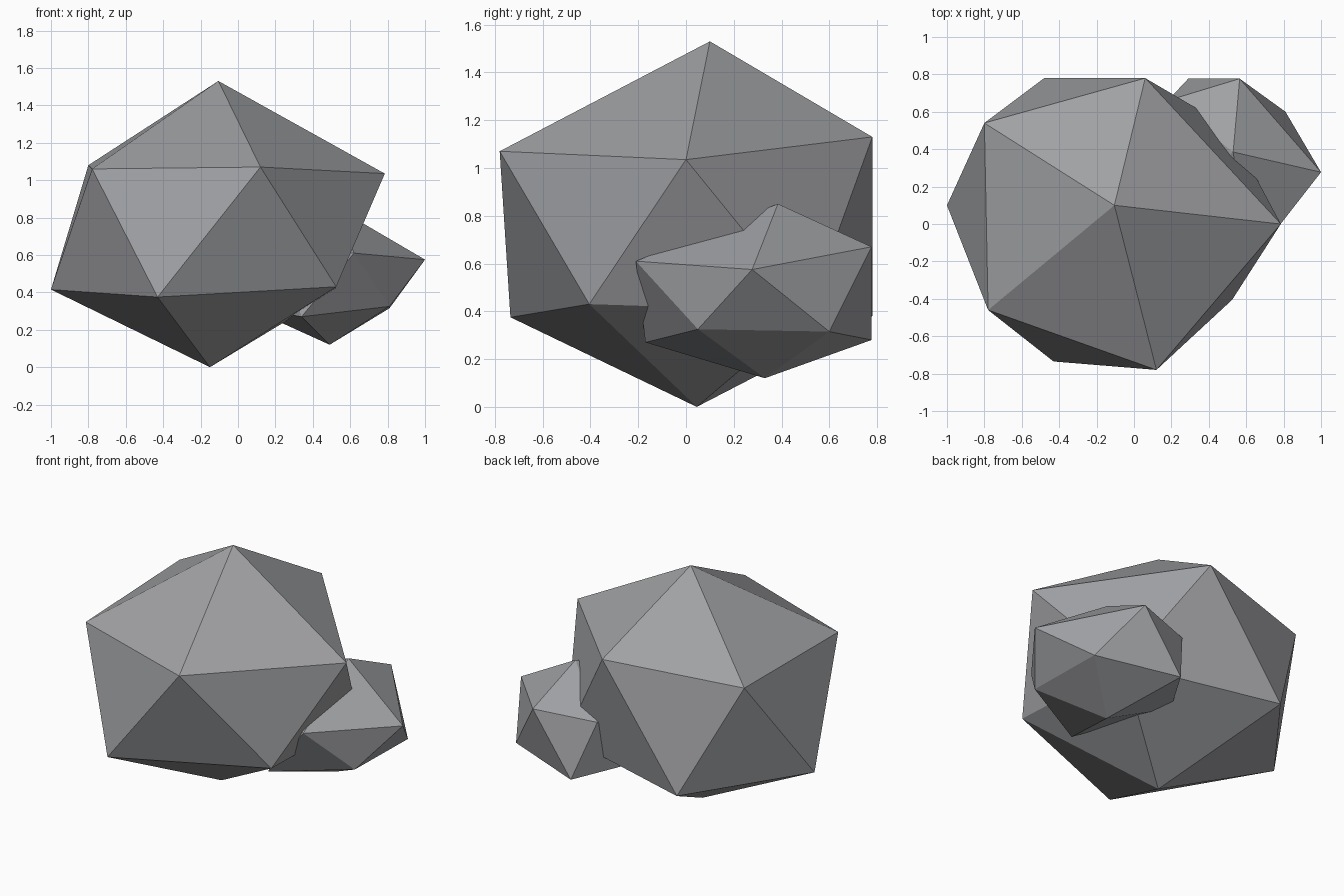
import bpy

stone = bpy.data.materials.new("stone_grey")
stone.diffuse_color = (0.35, 0.355, 0.37, 1.0)


def rock(name, top, upper, lower, bottom):
    """Irregular 20-sided stone: two staggered rings of five, capped by a top and a bottom point.
    lower[i] sits between upper[i] and upper[i + 1], counter-clockwise from above."""
    verts = [top, *upper, *lower, bottom]
    faces = []
    for i in range(5):
        j = (i + 1) % 5
        u0, u1, l0, l1 = 1 + i, 1 + j, 6 + i, 6 + j
        faces += [(0, u0, u1), (u0, l0, u1), (u1, l0, l1), (11, l1, l0)]
    mesh = bpy.data.meshes.new(name)
    mesh.from_pydata(verts, [], faces)
    mesh.materials.append(stone)
    obj = bpy.data.objects.new(name, mesh)
    bpy.context.collection.objects.link(obj)
    return obj


# Main boulder
rock("large_rock",
     (-0.105, 0.10, 1.53),
     [(0.785, 0.0, 1.035), (0.06, 0.78, 1.13), (-0.80, 0.54, 1.08),
      (-0.78, -0.46, 1.06), (0.12, -0.78, 1.07)],
     [(0.51, 0.516, 0.40), (-0.48, 0.78, 0.38), (-1.0, 0.10, 0.415),
      (-0.43, -0.735, 0.375), (0.525, -0.405, 0.43)],
     (-0.15, 0.045, 0.0))

# Smaller stone leaning into its back right side
rock("small_rock",
     (0.53, 0.385, 0.85),
     [(1.0, 0.277, 0.575), (0.565, 0.777, 0.67), (0.18, 0.66, 0.64),
      (0.21, 0.12, 0.65), (0.62, -0.21, 0.61)],
     [(0.81, 0.60, 0.315), (0.29, 0.777, 0.28), (0.05, 0.40, 0.32),
      (0.34, -0.17, 0.27), (0.81, 0.05, 0.325)],
     (0.49, 0.33, 0.12))
